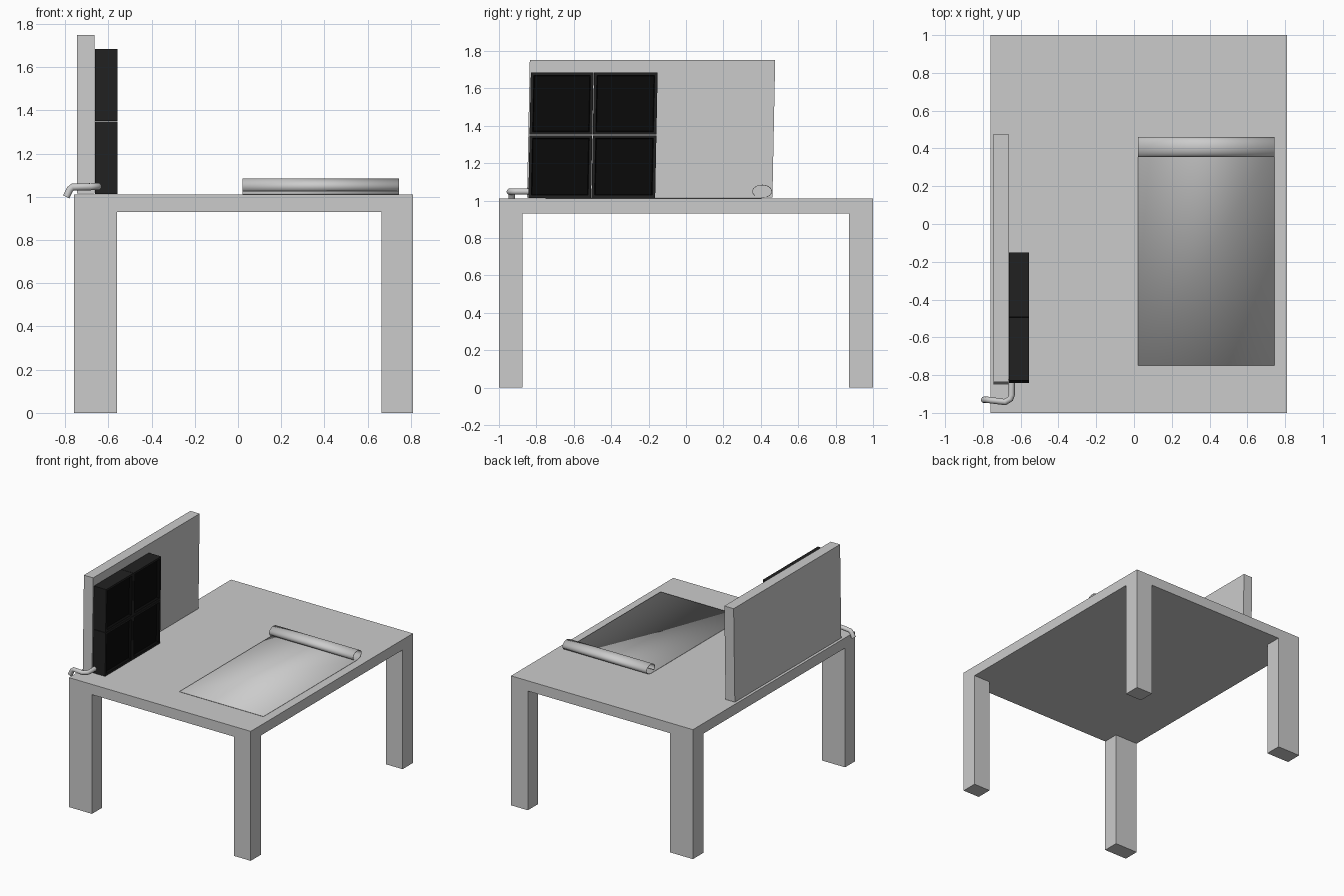
import bpy, bmesh, math

if "Cube" in bpy.data.objects:
    bpy.data.objects.remove(bpy.data.objects["Cube"])


def paint(name, value):
    m = bpy.data.materials.new(name)
    m.diffuse_color = (value, value, value, 1)
    m.use_nodes = True
    m.node_tree.nodes["Principled BSDF"].inputs["Base Color"].default_value = m.diffuse_color
    return m


def finish(name, bm):
    me = bpy.data.meshes.new(name)
    bm.to_mesh(me)
    bm.free()
    ob = bpy.data.objects.new(name, me)
    bpy.context.collection.objects.link(ob)
    return ob


def box_bm(x, y, z, lean=0.0):
    """Box from min/max pairs; lean shifts y with height above the table."""
    bm = bmesh.new()
    bmesh.ops.create_cube(bm, size=1)
    for v in bm.verts:
        a, b, c = (r[0] if t < 0 else r[1] for r, t in zip((x, y, z), v.co))
        v.co = (a, b + lean * (c - 1.01), c)
    return bm


# Table: slab and four legs (left pair is wider)
finish("table_top", box_bm((-0.76, 0.81), (-1, 1), (0.93, 1.01)))
for side, xr in (("left", (-0.76, -0.56)), ("right", (0.665, 0.81))):
    for end, yr in (("front", (-1, -0.875)), ("back", (0.872, 1))):
        finish(f"{end}_{side}_leg", box_bm(xr, yr, (0, 0.93)))

# Upright board, leaning slightly sideways
LEAN = 0.02
finish("upright_board", box_bm((-0.745, -0.665), (-0.85, 0.462), (1.015, 1.75), LEAN))

# Four black framed boxes stacked against the board
black = paint("black_frame", 0.015)
dark = paint("dark_panel", 0.003)
for i, (y0, y1) in enumerate(((-0.843, -0.508), (-0.505, -0.165))):
    for j, (z0, z1) in enumerate(((1.013, 1.349), (1.352, 1.685))):
        bm = box_bm((-0.663, -0.557), (y0, y1), (z0, z1), LEAN)
        bm.normal_update()
        front = max(bm.faces, key=lambda f: f.normal.x)
        bmesh.ops.inset_region(bm, faces=[front], thickness=0.022)
        front.material_index = 1
        bmesh.ops.inset_region(bm, faces=[front], thickness=0.006, depth=-0.02)
        front.material_index = 1
        ob = finish(f"panel_box_{i}_{j}", bm)
        ob.data.materials.append(black)
        ob.data.materials.append(dark)

# Paper sheet with a curled far end
profile = [(-0.75, 1.013)]
for k in range(31):
    a = math.radians(-90 + 310 * k / 30)
    profile.append((0.407 + 0.051 * math.cos(a), 1.049 + 0.034 * math.sin(a)))
profile[1] = (0.40, 1.013)
bm = bmesh.new()
rows = [[bm.verts.new((x, y, z)) for y, z in profile] for x in (0.02, 0.745)]
for k in range(len(profile) - 1):
    bm.faces.new((rows[0][k], rows[1][k], rows[1][k + 1], rows[0][k + 1]))
paper = finish("curled_sheet", bm)
sol = paper.modifiers.new("thickness", "SOLIDIFY")
sol.thickness = 0.003
sol.offset = 0
bpy.context.view_layer.objects.active = paper
paper.select_set(True)
bpy.ops.object.shade_smooth_by_angle(angle=math.radians(35))

# Bent pipe handle beside the boxes
path = [(-0.648, -0.82, 1.048), (-0.648, -0.905, 1.048), (-0.655, -0.926, 1.048),
        (-0.683, -0.943, 1.047), (-0.765, -0.932, 1.046), (-0.778, -0.931, 1.035),
        (-0.795, -0.931, 1.0)]
cu = bpy.data.curves.new("bent_pipe", "CURVE")
cu.dimensions = "3D"
cu.bevel_depth = 0.017
cu.bevel_resolution = 3
cu.use_fill_caps = True
sp = cu.splines.new("POLY")
sp.points.add(len(path) - 1)
for p, co in zip(sp.points, path):
    p.co = (*co, 1)
bpy.context.collection.objects.link(bpy.data.objects.new("bent_pipe", cu))
